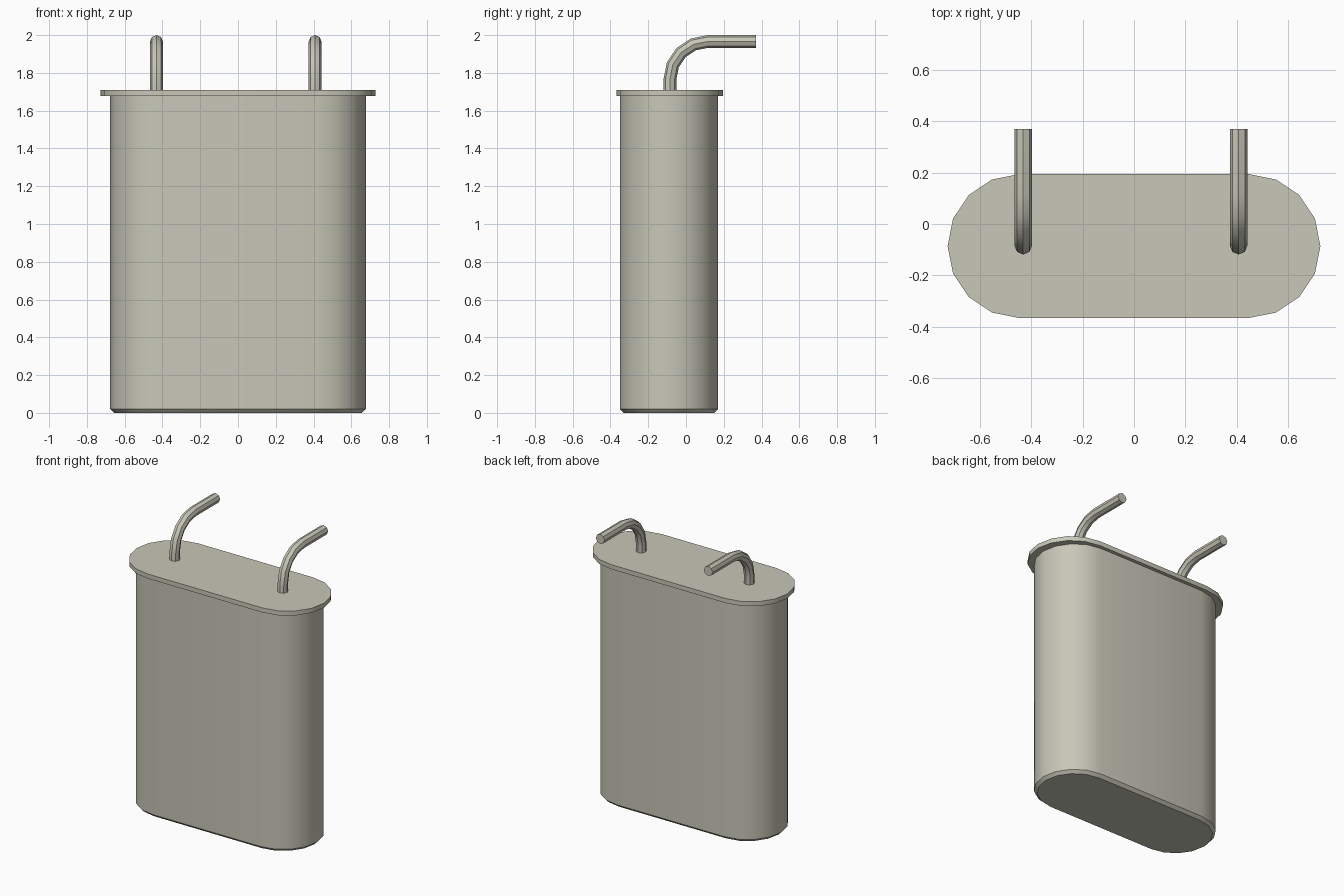
import bpy, bmesh, math
from math import sin, cos, pi
from mathutils import Vector

cube = bpy.data.objects.get("Cube")
if cube:
    bpy.data.objects.remove(cube, do_unlink=True)

COLOUR = (0.57, 0.57, 0.48, 1)
mat = bpy.data.materials.new("pale_grey_green")
mat.use_nodes = True
mat.diffuse_color = COLOUR
mat.node_tree.nodes["Principled BSDF"].inputs["Base Color"].default_value = COLOUR


def loft(name, rings):
    """Skin a list of closed rings and cap both ends."""
    bm = bmesh.new()
    loops = [[bm.verts.new(p) for p in ring] for ring in rings]
    n = len(loops[0])
    for a, b in zip(loops, loops[1:]):
        for i in range(n):
            j = (i + 1) % n
            bm.faces.new((a[i], a[j], b[j], b[i]))
    bm.faces.new(loops[0][::-1])
    bm.faces.new(loops[-1])
    bmesh.ops.recalc_face_normals(bm, faces=bm.faces)
    mesh = bpy.data.meshes.new(name)
    bm.to_mesh(mesh)
    bm.free()
    mesh.materials.append(mat)
    obj = bpy.data.objects.new(name, mesh)
    bpy.context.collection.objects.link(obj)
    bpy.ops.object.select_all(action='DESELECT')
    obj.select_set(True)
    bpy.context.view_layer.objects.active = obj
    bpy.ops.object.shade_smooth_by_angle(angle=math.radians(30))
    return obj


def stadium(half, radius, y, z, steps=8):
    """Long rounded outline: two half circles joined by straight sides."""
    return [Vector((side * half + radius * cos(a), y + radius * sin(a), z))
            for side, start in ((1, -pi / 2), (-1, pi / 2))
            for a in (start + pi * k / steps for k in range(steps + 1))]


# Tank body with a small chamfer round the base
loft("tank_body", [stadium(0.417, r, -0.09, z)
                   for r, z in ((0.24, 0), (0.26, 0.02), (0.26, 1.69))])

# Overhanging lid
loft("lid", [stadium(0.446, 0.281, -0.086, z) for z in (1.678, 1.71)])


# Bent pipes: up from the lid, then back
def pipe(name, x, radius=0.034, bend=0.2, y0=-0.085, z_top=1.966, y_end=0.37):
    path = [(y0, 1.70, 0)]
    for k in range(5):
        a = k * pi / 8
        path.append((y0 + bend * (1 - cos(a)), z_top - bend + bend * sin(a), a))
    path.append((y_end, z_top, pi / 2))
    rings = []
    for y, z, a in path:
        out = Vector((0, -cos(a), sin(a)))
        rings.append([Vector((x, y, z)) + radius * (Vector((cos(t), 0, 0)) + out * sin(t))
                      for t in (2 * pi * i / 8 for i in range(8))])
    loft(name, rings)


pipe("right_pipe", -0.432)
pipe("left_pipe", 0.408)
